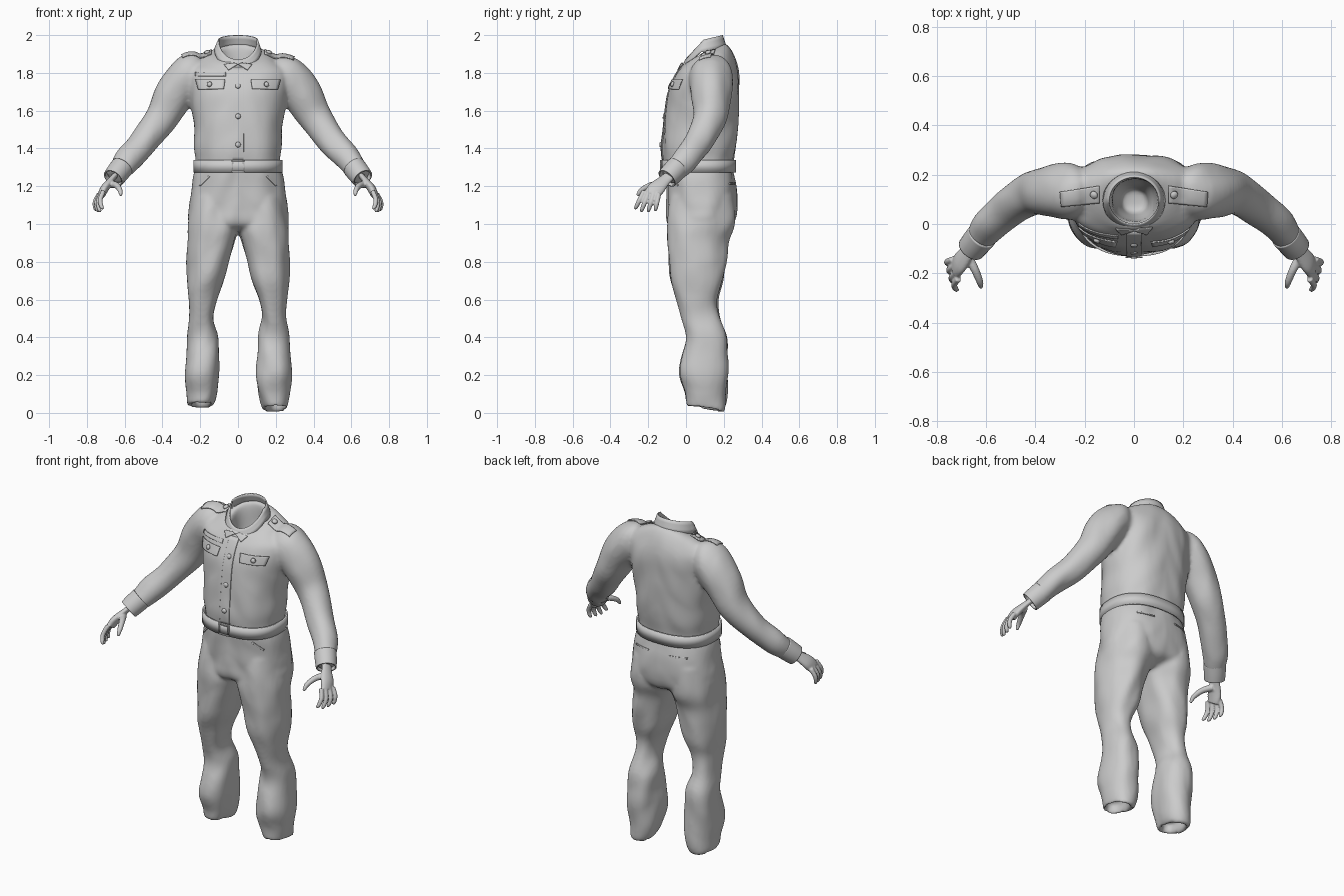
import bpy, bmesh, math
from mathutils import Vector, noise
from mathutils.bvhtree import BVHTree

old = bpy.data.objects.get("Cube")
if old:
    bpy.data.objects.remove(old, do_unlink=True)

grey = bpy.data.materials.new("grey_cloth")
grey.use_nodes = True
grey.diffuse_color = (0.6, 0.6, 0.6, 1)
grey.node_tree.nodes["Principled BSDF"].inputs["Base Color"].default_value = grey.diffuse_color


def spline(rows, steps=5):
    """Catmull-Rom interpolation of rows of any width."""
    out = []
    for i in range(len(rows) - 1):
        a, b, c, d = (rows[max(0, min(len(rows) - 1, i + k))] for k in (-1, 0, 1, 2))
        for j in range(steps):
            t = j / steps
            out.append([q + t / 2 * (r - p + t * (2*p - 5*q + 4*r - s + t * (3*(q - r) + s - p)))
                        for p, q, r, s in zip(a, b, c, d)])
    return out + [list(rows[-1])]


def skin(bm, rings, caps=True):
    """Bridge closed rings of points into a tube."""
    vs = [[bm.verts.new(p) for p in ring] for ring in rings]
    n = len(vs[0])
    for lo, hi in zip(vs, vs[1:]):
        for k in range(n):
            bm.faces.new((lo[k], lo[(k + 1) % n], hi[(k + 1) % n], hi[k]))
    if caps:
        bm.faces.new(vs[0][::-1])
        bm.faces.new(vs[-1])


def loft(bm, rows, power=2.4, n=48, side=1, caps=True, steps=5):
    """Stack of rounded sections: z, x min, x max, y front, y back, tilt."""
    rings = []
    for z, x0, x1, yf, yb, tilt in spline(rows, steps):
        ring = []
        for k in range(n):
            c, s = math.cos(math.tau * k / n), math.sin(math.tau * k / n)
            dx = math.copysign(abs(c) ** (2 / power), c) * (x1 - x0) / 2
            dy = math.copysign(abs(s) ** (2 / power), s) * (yb - yf) / 2
            ring.append((side * ((x0 + x1) / 2 + dx), (yf + yb) / 2 + dy, z + tilt * dy))
        rings.append(ring)
    skin(bm, rings, caps)


def tube(bm, rows, side=1, flat=1, n=24, caps=True):
    """Round tube along a path: x, y, z, radius."""
    path = spline(rows)
    pts = [Vector((side * p[0], p[1], p[2])) for p in path]
    rings = []
    for i, p in enumerate(pts):
        t = (pts[min(i + 1, len(pts) - 1)] - pts[max(i - 1, 0)]).normalized()
        u = t.cross(Vector((0, 1, 0))).normalized()
        v = t.cross(u)
        rings.append([p + path[i][3] * (u * flat * math.cos(math.tau * k / n) + v * math.sin(math.tau * k / n))
                      for k in range(n)])
    skin(bm, rings, caps)


def finish(bm, name, solid=0.0):
    bmesh.ops.recalc_face_normals(bm, faces=bm.faces)
    me = bpy.data.meshes.new(name)
    bm.to_mesh(me)
    bm.free()
    me.materials.append(grey)
    ob = bpy.data.objects.new(name, me)
    bpy.context.collection.objects.link(ob)
    me.shade_smooth()
    if solid:
        m = ob.modifiers.new("thickness", "SOLIDIFY")
        m.thickness, m.offset = solid, 0
    return ob


def fuse(bm, name, voxel, rounds, fold=0.0):
    """Merge overlapping parts into one skin and give it cloth folds."""
    ob = finish(bm, name)
    m = ob.modifiers.new("merge", "REMESH")
    m.mode, m.voxel_size = "VOXEL", voxel
    m = ob.modifiers.new("relax", "SMOOTH")
    m.iterations = rounds
    bpy.context.view_layer.update()
    me = bpy.data.meshes.new_from_object(ob.evaluated_get(bpy.context.evaluated_depsgraph_get()))
    ob.modifiers.clear()
    ob.data = me
    normals = [v.normal.copy() for v in me.vertices]
    for v, nrm in zip(me.vertices, normals):
        p = v.co
        v.co = p + nrm * fold * noise.noise(Vector((p.x * 9, p.y * 9, p.z * 6 + abs(p.x) * 5)))
    if not me.materials:
        me.materials.append(grey)
    me.shade_smooth()
    return ob


# Shirt: torso with a hollow neck, and both sleeves
bm = bmesh.new()
torso = [(1.27, .222, -.11, .25, 0), (1.34, .222, -.12, .255, 0), (1.41, .23, -.125, .265, 0),
         (1.5, .232, -.12, .275, 0), (1.6, .245, -.107, .28, 0), (1.7, .258, -.095, .282, 0),
         (1.78, .27, -.065, .28, 0), (1.83, .26, -.045, .268, .1), (1.875, .2, -.03, .24, .3),
         (1.9, .125, -.02, .21, .43), (1.89, .093, .005, .185, .43), (1.75, .08, .02, .17, .3),
         (1.6, .05, .05, .14, 0)]
loft(bm, [(r[0], -r[1], *r[1:]) for r in torso])
sleeve = [(.19, .13, 1.81, .09), (.25, .13, 1.785, .113), (.335, .135, 1.69, .106), (.405, .125, 1.565, .088),
          (.495, .07, 1.44, .076), (.58, 0, 1.345, .068), (.63, -.06, 1.28, .056), (.655, -.09, 1.25, .05)]
for side in (-1, 1):
    tube(bm, sleeve, side, n=32)
shirt = fuse(bm, "shirt", .011, 6, .009)

# Trousers: hips and two legs with hollow hems
bm = bmesh.new()
hips = [(1.3, .222, -.11, .245, 0), (1.25, .238, -.11, .258, 0), (1.18, .247, -.105, .27, 0),
        (1.08, .258, -.1, .268, 0), (1, .25, -.09, .245, 0), (.96, .11, -.02, .17, 0)]
loft(bm, [(r[0], -r[1], *r[1:]) for r in hips])
leg = [(1.15, .02, .24, -.08, .25, 0), (1, -.005, .264, -.1, .252, 0), (.9, .02, .265, -.1, .222, 0),
       (.8, .05, .266, -.095, .215, 0), (.7, .075, .266, -.083, .197, 0), (.6, .11, .262, -.052, .168, 0),
       (.5, .128, .258, -.02, .178, 0), (.4, .103, .273, -.003, .217, 0), (.3, .1, .28, -.02, .222, 0),
       (.2, .1, .28, -.035, .22, 0), (.1, .11, .272, -.01, .212, -.1), (.025, .132, .264, 0, .203, -.12),
       (.03, .15, .246, .018, .185, -.12), (.09, .155, .24, .025, .18, 0)]
for side in (-1, 1):
    drop = .01 * (1 - side)
    loft(bm, [(r[0] + (drop if r[0] < .1 else 0), *r[1:]) for r in leg], 2.3, 32, side)
trousers = fuse(bm, "trousers", .011, 5, .012)

# Hands: palm, fingers and thumb
for side, word in ((1, "left"), (-1, "right")):
    bm = bmesh.new()
    tube(bm, [(.64, -.07, 1.27, .03), (.67, -.11, 1.235, .033), (.705, -.155, 1.19, .045),
              (.722, -.185, 1.155, .04)], side, .5)
    for i in range(4):
        f = i / 3
        reach = 1 - .25 * abs(f - .4)
        base = Vector((.712 + .022 * f, -.222 + .078 * f, 1.175 - .015 * f))
        way = Vector((.012 + .014 * f, -.052 + .03 * f, -.105)) * reach
        curl = Vector((-.012, 0, 0))
        tube(bm, [(*base, .0135), (*(base + way * .5 - curl), .013), (*(base + way * .9), .011),
                  (*(base + way + curl), .006)], side, n=12)
    tube(bm, [(.675, -.13, 1.21, .02), (.645, -.185, 1.205, .017), (.625, -.235, 1.18, .014),
              (.62, -.258, 1.15, .008)], side, n=12)
    fuse(bm, word + "_hand", .005, 3)
    # Cuff band
    bm = bmesh.new()
    tube(bm, [(.615, -.045, 1.3, .058), (.64, -.075, 1.268, .056), (.66, -.1, 1.242, .053)], side, n=32, caps=False)
    finish(bm, word + "_cuff", .008)

# Stand collar, open in a V at the front
bm = bmesh.new()
rings = []
for h in (0, .35, .7, 1):
    ring = []
    for k in range(48):
        a = math.tau * k / 48
        c, s = math.cos(a), math.sin(a)
        top = 1.975 + (.024 if c > 0 else .105) * c
        r = .124 - .022 * h
        ring.append((r * s, .095 + (r - .006) * c, top - (1 - h) * (.065 if c > 0 else .05)))
    rings.append(ring)
skin(bm, rings, False)
finish(bm, "collar", .007)

# Belt
bm = bmesh.new()
loft(bm, [(z, -.231, .231, -.127, .26, 0) for z in (1.272, 1.34)], caps=False, steps=1)
belt = finish(bm, "belt", .009)


def tree(ob):
    return BVHTree.FromPolygons([v.co for v in ob.data.vertices], [p.vertices for p in ob.data.polygons])


trees = {ob: tree(ob) for ob in (shirt, trousers, belt)}
VIEWS = {"front": lambda a, b: (Vector((a, -1, b)), Vector((0, 1, 0))),
         "back": lambda a, b: (Vector((a, 1, b)), Vector((0, -1, 0))),
         "top": lambda a, b: (Vector((a, b, 3)), Vector((0, 0, -1)))}


def drape(name, body, view, corners, lift=.004, n=10):
    """Thin cloth panel laid on a body between four corners."""
    bm = bmesh.new()
    p, q, r, s = (Vector(c) for c in corners)
    grid = []
    for i in range(n + 1):
        row = []
        for j in range(n + 1):
            u, v = i / n, j / n
            flat = (p * (1 - u) + q * u) * (1 - v) + (s * (1 - u) + r * u) * v
            start, ray = VIEWS[view](*flat)
            hit = trees[body].ray_cast(start, ray)[0]
            row.append(bm.verts.new(hit - ray * lift) if hit else None)
        grid.append(row)
    for i in range(n):
        for j in range(n):
            quad = (grid[i][j], grid[i + 1][j], grid[i + 1][j + 1], grid[i][j + 1])
            if all(quad):
                bm.faces.new(quad)
    return finish(bm, name, .006)


def box(x0, x1, z0, z1):
    return [(x0, z0), (x1, z0), (x1, z1), (x0, z1)]


def button(name, body, view, a, b, radius=.016, lift=.006):
    start, ray = VIEWS[view](a, b)
    hit, nrm = trees[body].ray_cast(start, ray)[:2]
    if nrm.dot(ray) > 0:
        nrm = -nrm
    bm = bmesh.new()
    bmesh.ops.create_cone(bm, cap_ends=True, segments=20, radius1=radius, radius2=radius * .75, depth=.01)
    bm.transform(nrm.to_track_quat("Z", "Y").to_matrix().to_4x4())
    bmesh.ops.translate(bm, verts=bm.verts, vec=hit + nrm * lift)
    finish(bm, name)


# Shirt front: placket, buttons, pocket flaps and name strip
drape("placket", shirt, "front", box(-.03, .03, 1.335, 1.83), .002, 24)
for z in (1.42, 1.57, 1.73):
    button("shirt_button", shirt, "front", 0, z)
for side in (-1, 1):
    drape("pocket_flap", shirt, "front", [(side * .075, 1.715), (side * .21, 1.712),
                                          (side * .225, 1.765), (side * .068, 1.765)], .008)
    button("pocket_button", shirt, "front", side * .148, 1.737, .015, .014)
    # Shoulder strap and its button
    drape("shoulder_strap", shirt, "top", [(side * .14, .085), (side * .295, .07),
                                           (side * .3, .13), (side * .14, .155)], .006)
    button("strap_button", shirt, "top", side * .16, .12, .017, .012)
    # Trouser pocket welts
    drape("front_welt", trousers, "front", [(side * .15, 1.25), (side * .2, 1.2),
                                            (side * .205, 1.207), (side * .157, 1.255)], .002)
    drape("back_welt", trousers, "back", box(side * .07, side * .17, 1.21, 1.218), .002)
drape("name_strip", shirt, "front", box(-.225, -.065, 1.783, 1.803), .004)
# Belt buckle frame
for corners in (box(-.034, -.027, 1.27, 1.34), box(.027, .034, 1.27, 1.34),
                box(-.034, .034, 1.273, 1.28), box(-.034, .034, 1.331, 1.338)):
    drape("buckle_bar", belt, "front", corners, .008, 4)
# Small collar points
for side in (-1, 1):
    drape("collar_point", shirt, "front", [(0, 1.845), (side * .05, 1.815), (side * .075, 1.845), (side * .02, 1.852)], .006)
